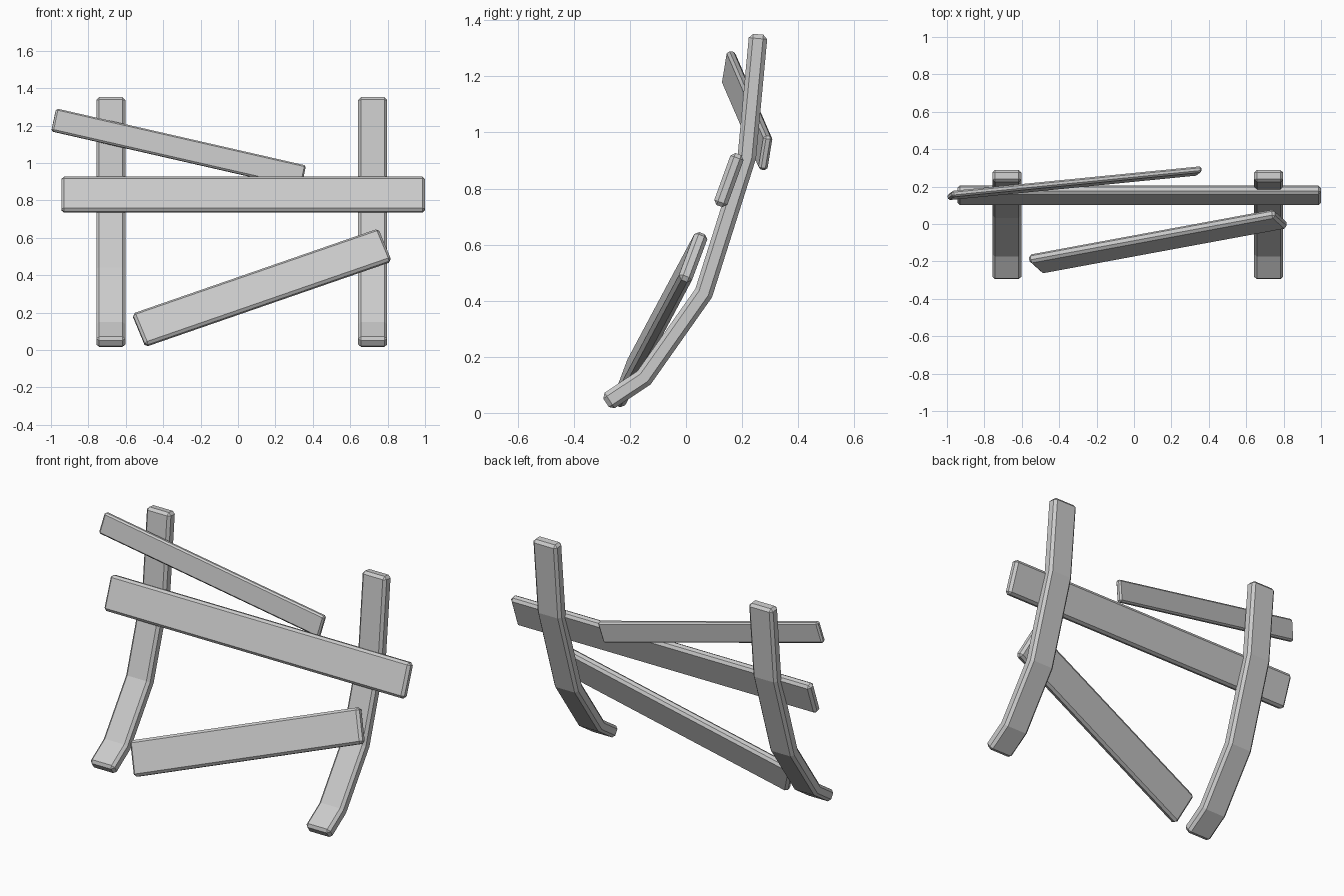
import bpy, bmesh
from mathutils import Vector, Matrix

if "Cube" in bpy.data.objects:
    bpy.data.objects.remove(bpy.data.objects["Cube"])


def finish(name, bm, chamfer):
    bmesh.ops.recalc_face_normals(bm, faces=bm.faces)
    mesh = bpy.data.meshes.new(name)
    bm.to_mesh(mesh)
    bm.free()
    obj = bpy.data.objects.new(name, mesh)
    bpy.context.collection.objects.link(obj)
    mod = obj.modifiers.new("chamfer", 'BEVEL')
    mod.width = chamfer
    mod.segments = 1
    mod.limit_method = 'ANGLE'
    mod.angle_limit = 0.75
    return obj


def post(name, x, path, width, thick):
    """Rectangular section swept along a bent path in the y-z plane."""
    bm = bmesh.new()
    pts = [Vector(p) for p in path]
    rings = []
    for i, p in enumerate(pts):
        a = (p - pts[i - 1]).normalized() if i else (pts[1] - p).normalized()
        b = (pts[i + 1] - p).normalized() if i < len(pts) - 1 else a
        t = (a + b).normalized()
        n = Vector((-t.y, t.x)) * (thick / 2 / t.dot(a))
        rings.append([bm.verts.new((x + sx * width / 2, p.x + s * n.x, p.y + s * n.y))
                      for sx, s in ((-1, -1), (1, -1), (1, 1), (-1, 1))])
    for r, q in zip(rings, rings[1:]):
        for k in range(4):
            m = (k + 1) % 4
            bm.faces.new((r[k], r[m], q[m], q[k]))
    bm.faces.new(rings[0])
    bm.faces.new(rings[-1])
    return finish(name, bm, 0.015)


def plank(name, start, end, across, width, thick, chamfer):
    """Board between two end centres; across gives its width direction."""
    a, b = Vector(start), Vector(end)
    u = (b - a).normalized()
    v = Vector(across)
    v = (v - u * v.dot(u)).normalized()
    n = u.cross(v)
    rot = Matrix((u, n, v)).transposed().to_4x4()
    size = Matrix.Diagonal(((b - a).length, thick, width, 1))
    bm = bmesh.new()
    bmesh.ops.create_cube(bm, size=1, matrix=Matrix.Translation((a + b) / 2) @ rot @ size)
    return finish(name, bm, chamfer)


# Two bent upright posts
bend = [(-0.285, 0.036), (-0.15, 0.125), (0.063, 0.427), (0.217, 0.913), (0.258, 1.35)]
post("left_post", -0.68, bend, 0.155, 0.066)
post("right_post", 0.72, bend, 0.155, 0.066)

# Three boards: level middle, fallen lower, loose upper
plank("middle_plank", (-0.945, 0.153, 0.83), (1.0, 0.153, 0.83), (0, 0.342, 0.94), 0.197, 0.05, 0.014)
plank("lower_plank", (-0.53, -0.215, 0.105), (0.785, 0.028, 0.56), (-0.07, 0.063, 0.168), 0.195, 0.05, 0.014)
plank("upper_plank", (-0.985, 0.152, 1.23), (0.35, 0.284, 0.925), (0.03, 0.02, 0.118), 0.125, 0.033, 0.009)
